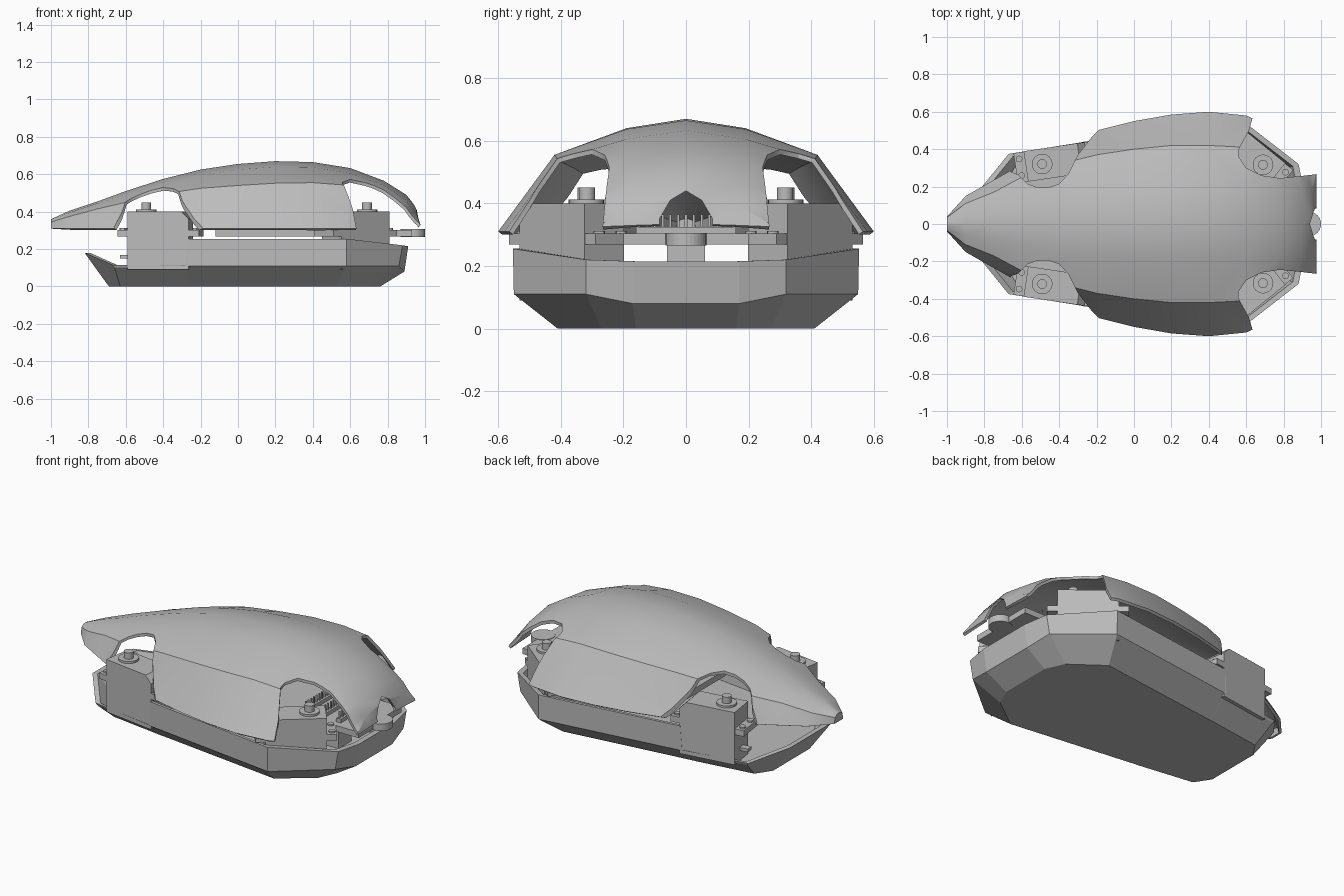
import bpy, bmesh, math
from mathutils import Vector

if "Cube" in bpy.data.objects:
    bpy.data.objects.remove(bpy.data.objects["Cube"], do_unlink=True)

grey = bpy.data.materials.new("plain grey")
grey.use_nodes = True
tone = (0.5, 0.5, 0.5, 1)
grey.diffuse_color = tone
grey.node_tree.nodes["Principled BSDF"].inputs["Base Color"].default_value = tone


def finish(bm, name, recalc=True):
    """Turn a bmesh into a named, coloured object."""
    if recalc:
        bmesh.ops.recalc_face_normals(bm, faces=bm.faces)
    mesh = bpy.data.meshes.new(name)
    bm.to_mesh(mesh)
    bm.free()
    mesh.materials.append(grey)
    obj = bpy.data.objects.new(name, mesh)
    bpy.context.collection.objects.link(obj)
    return obj


def activate(obj):
    bpy.ops.object.select_all(action='DESELECT')
    obj.select_set(True)
    bpy.context.view_layer.objects.active = obj


def loft(bm, rings, closed):
    """Skin rows of points with quads and return the vertex rows."""
    rows = [[bm.verts.new(p) for p in ring] for ring in rings]
    count = len(rows[0])
    for a, b in zip(rows, rows[1:]):
        for i in range(count if closed else count - 1):
            j = (i + 1) % count
            bm.faces.new((a[i], a[j], b[j], b[i]))
    return rows


def prism(bm, low, high):
    """Closed solid between two matching outlines."""
    rows = loft(bm, [low, high], True)
    bm.faces.new(rows[0])
    bm.faces.new(rows[1])


def box(bm, x0, x1, y0, y1, z0, z1):
    outline = [(x0, y0), (x1, y0), (x1, y1), (x0, y1)]
    prism(bm, [(x, y, z0) for x, y in outline], [(x, y, z1) for x, y in outline])


def cylinder(bm, x, y, radius, z0, z1, sides=20):
    ring = [(x + radius * math.cos(math.tau * i / sides),
             y + radius * math.sin(math.tau * i / sides)) for i in range(sides)]
    prism(bm, [(u, v, z0) for u, v in ring], [(u, v, z1) for u, v in ring])


# Shell: x, half width, crease y and z, upper ridge y and z, top z
stations = [
    (-1, .04, .035, .345, .018, .357, .36),
    (-.9, .15, .11, .375, .055, .395, .405),
    (-.75, .235, .17, .415, .09, .445, .455),
    (-.6, .32, .25, .45, .12, .49, .51),
    (-.4, .42, .32, .495, .15, .55, .575),
    (-.2, .5, .37, .525, .17, .595, .625),
    (0, .55, .4, .54, .185, .625, .655),
    (.2, .585, .42, .552, .19, .64, .67),
    (.4, .6, .42, .555, .19, .637, .665),
    (.6, .58, .41, .54, .19, .605, .633),
    (.78, .5, .38, .46, .185, .54, .565),
    (.9, .42, .34, .38, .18, .46, .49),
    (.955, .35, .31, .33, .17, .39, .42),
    (.975, .3, .285, .325, .16, .33, .335),
]
ribs = []
for x, w, yc, zc, yr, zr, zt in stations:
    half = [(w, .31), (yc, zc), (yr, zr)]
    section = half + [(0, zt)] + [(-y, z) for y, z in reversed(half)]
    ribs.append([(x, y, z) for y, z in section])
bm = bmesh.new()
rows = loft(bm, ribs, False)
bm.faces.new(rows[0])
bmesh.ops.triangulate(bm, faces=bm.faces)
bmesh.ops.recalc_face_normals(bm, faces=bm.faces)
bm.normal_update()
if sum(f.normal.z * f.calc_area() for f in bm.faces) < 0:
    bmesh.ops.reverse_faces(bm, faces=bm.faces)
shell = finish(bm, "shell", recalc=False)
solid = shell.modifiers.new("thickness", 'SOLIDIFY')
solid.thickness = .016
solid.offset = -1

# Wheel arches and the tail opening cut from the shell
front_arch = [(-.67, .7), (-.66, .28), (-.62, .265), (-.57, .215), (-.52, .197),
              (-.46, .195), (-.4, .215), (-.35, .27), (-.3, .37), (-.23, .46),
              (-.19, .5), (-.18, .7)]
rear_arch = [(.63, .7), (.635, .57), (.615, .5), (.56, .4), (.56, .36), (.6, .3),
             (.68, .26), (.78, .245), (.88, .255), (1.05, .275), (1.05, .7)]
tail_arch = [(-.08, .25), (-.085, .35), (-.05, .41), (0, .44),
             (.05, .41), (.085, .35), (.08, .25)]
bm = bmesh.new()
for arch in (front_arch, rear_arch):
    for s in (1, -1):
        prism(bm, [(x, s * y, .2) for x, y in arch], [(x, s * y, .8) for x, y in arch])
prism(bm, [(.87, y, z) for y, z in tail_arch], [(1.1, y, z) for y, z in tail_arch])
cutter = finish(bm, "arch_cutter")
cutter.hide_render = True
cut = shell.modifiers.new("arches", 'BOOLEAN')
cut.operation = 'DIFFERENCE'
cut.solver = 'EXACT'
cut.use_self = True
cut.object = cutter
activate(shell)
for name in ("thickness", "arches"):
    bpy.ops.object.modifier_apply(modifier=name)
bpy.data.objects.remove(cutter, do_unlink=True)
bpy.ops.object.shade_smooth_by_angle(angle=math.radians(30))


# Tub: half outlines at the bottom, at the chine and at the rim
def full(half):
    return half + [(x, -y, z) for x, y, z in reversed(half)]


def shrink(ring, k, z=None):
    return [(x * k, y * k, h if z is None else z) for x, y, h in ring]


bottom = full([(-.69, .17, 0), (-.63, .26, 0), (-.28, .31, 0), (-.27, .31, 0),
               (.52, .41, 0), (.71, .27, 0), (.76, .16, 0)])
chine = full([(-.77, .18, .11), (-.66, .37, .1), (-.28, .435, .11), (-.27, .437, .11),
              (.58, .55, .11), (.86, .32, .11), (.89, .17, .08)])
rim = full([(-.82, .19, .18), (-.67, .375, .115), (-.28, .437, .115), (-.27, .44, .255),
            (.58, .553, .255), (.88, .32, .22), (.91, .17, .215)])
bm = bmesh.new()
rows = loft(bm, [bottom, chine, rim, shrink(rim, .965), shrink(chine, .93, .09)], True)
bm.faces.new(rows[0])
bm.faces.new(rows[-1])
finish(bm, "tub")


# Servo motors, built along local x with the shaft near +x, then turned into place
def servo(name, x, y, angle, side):
    bm = bmesh.new()
    case = [(.165, .09), (-.165, .09), (-.165, .36), (-.125, .4), (.165, .4)]
    prism(bm, [(u, -.082, z) for u, z in case], [(u, .082, z) for u, z in case])
    box(bm, -.22, .22, -.08, .08, .268, .303)
    cylinder(bm, .077, 0, .055, .4, .412)
    cylinder(bm, .077, 0, .026, .41, .45)
    for u in (-.195, .195):
        for v in (-.045, .045):
            cylinder(bm, u, v, .018, .3, .312, 12)
    box(bm, .165, .215, -.02, .02, .15, .168)
    c, s = math.cos(angle), math.sin(angle)
    for vert in bm.verts:
        u, v, z = vert.co
        vert.co = Vector((x + u * c - v * s, side * (y + u * s + v * c), z))
    obj = finish(bm, name)
    activate(obj)
    bpy.ops.object.shade_smooth_by_angle(angle=math.radians(30))


for word, side in (("left", 1), ("right", -1)):
    servo("nose_servo_" + word, -.415, .332, math.radians(188.5), side)
    servo("tail_servo_" + word, .63, .365, math.radians(-39), side)

# Deck, its support post and the round tail plate
bm = bmesh.new()
box(bm, -.12, .93, -.2, .2, .268, .303)
finish(bm, "deck")
bm = bmesh.new()
box(bm, .5, .7, -.06, .06, .08, .27)
finish(bm, "deck_post")
bm = bmesh.new()
cylinder(bm, .935, 0, .065, .265, .306, 32)
finish(bm, "tail_plate")

# Pin headers standing on the deck
bm = bmesh.new()
for x in (.55, .66, .77):
    box(bm, x - .015, x + .015, -.16, .16, .3, .325)
    for i in range(13):
        y = (i - 6) * .025
        box(bm, x - .004, x + .004, y - .004, y + .004, .32, .365)
finish(bm, "pin_headers")
